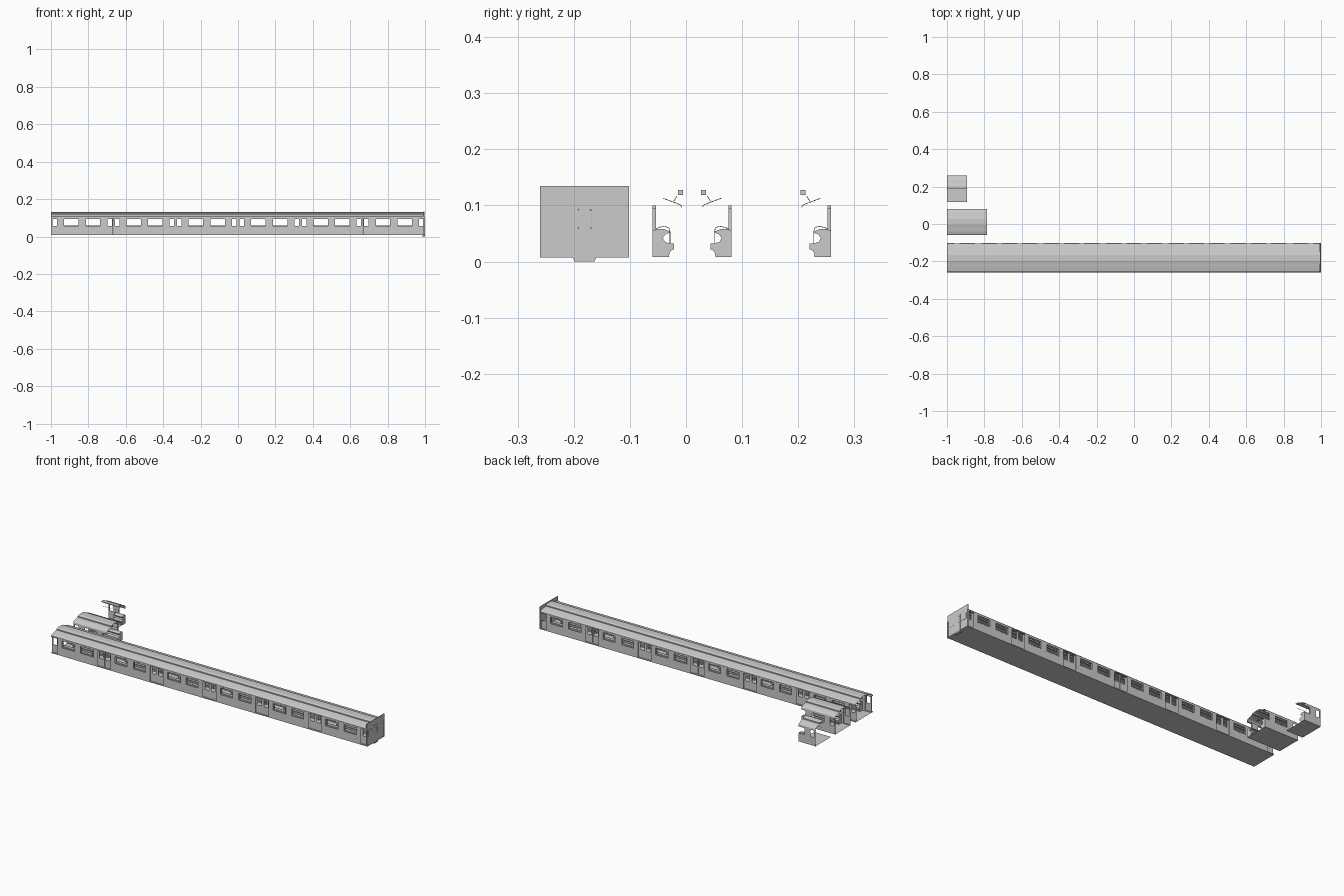
import bpy, bmesh, math

if "Cube" in bpy.data.objects:
    bpy.data.objects.remove(bpy.data.objects["Cube"])

P = 1 / 3            # door-to-door spacing
HALF = 0.0705        # inner module half width
SKIN = 0.078         # outer skin half width
DOORS = [-1 + k * P for k in range(7)]


def make(name, verts, faces):
    me = bpy.data.meshes.new(name)
    me.from_pydata(verts, [], faces)
    bm = bmesh.new()
    bm.from_mesh(me)
    bmesh.ops.recalc_face_normals(bm, faces=bm.faces)
    bm.to_mesh(me)
    bm.free()
    ob = bpy.data.objects.new(name, me)
    bpy.context.collection.objects.link(ob)
    return ob


def prism(name, prof, x0, x1, closed=True):
    """Extrude a y-z profile along x."""
    n = len(prof)
    verts = [(x, y, z) for x in (x0, x1) for y, z in prof]
    faces = [(i, (i + 1) % n, n + (i + 1) % n, n + i) for i in range(n if closed else n - 1)]
    if closed:
        faces += [tuple(range(n)), tuple(range(n, 2 * n))]
    return make(name, verts, faces)


def panel(name, x0, x1, z0, z1, y, t, holes=()):
    """Upright x-z sheet with rectangular openings, thickness t."""
    xs, zs = {x0, x1}, {z0, z1}
    for a, b, c, d in holes:
        xs |= {v for v in (a, b) if x0 < v < x1}
        zs |= {v for v in (c, d) if z0 < v < z1}
    xs, zs = sorted(xs), sorted(zs)
    m = len(zs)
    verts = [(x, y, z) for x in xs for z in zs]
    faces = []
    for i in range(len(xs) - 1):
        for j in range(m - 1):
            cx, cz = (xs[i] + xs[i + 1]) / 2, (zs[j] + zs[j + 1]) / 2
            if not any(a < cx < b and c < cz < d for a, b, c, d in holes):
                faces.append((i * m + j, (i + 1) * m + j, (i + 1) * m + j + 1, i * m + j + 1))
    ob = make(name, verts, faces)
    bm = bmesh.new()
    bm.from_mesh(ob.data)
    bmesh.ops.delete(bm, geom=[v for v in bm.verts if not v.link_faces], context='VERTS')
    bm.to_mesh(ob.data)
    bm.free()
    mod = ob.modifiers.new("thickness", 'SOLIDIFY')
    mod.thickness, mod.offset = t, 0
    return ob


def tube(name, paths, r=0.0007):
    cu = bpy.data.curves.new(name, 'CURVE')
    cu.dimensions, cu.bevel_depth, cu.bevel_resolution = '3D', r, 1
    for pts in paths:
        sp = cu.splines.new('POLY')
        sp.points.add(len(pts) - 1)
        for p, co in zip(sp.points, pts):
            p.co = (*co, 1)
    ob = bpy.data.objects.new(name, cu)
    bpy.context.collection.objects.link(ob)


def plate(name, x0, x1, y, z, w, h, r=0.004):
    """Rounded rectangle facing +x."""
    prof = []
    for q, (sy, sz) in enumerate(((1, 1), (-1, 1), (-1, -1), (1, -1))):
        for k in range(4):
            a = math.pi / 2 * (q + k / 3)
            prof.append((y + sy * (w / 2 - r) + r * math.cos(a), z + sz * (h / 2 - r) + r * math.sin(a)))
    return prism(name, prof, x0, x1)


WINDOWS = [(d + a, d + b, 0.056, 0.094) for d in DOORS[:-1] for a, b in ((0.07, 0.147), (P - 0.147, P - 0.07))]
DOOR_GAPS = [(d - 0.041, d + 0.041, 0.011, 0.099) for d in DOORS]
DOOR_GLASS = [(d + a, d + b, 0.056, 0.095) for d in DOORS for a, b in ((-0.032, -0.008), (0.008, 0.032))]
ROOF = [(0.0705, 0.1), (0.070, 0.106), (0.066, 0.111), (0.05, 0.117), (0.031, 0.121), (0.031, 0.127), (0.016, 0.131), (0, 0.131)]
SEAT = [(0.005, 0.008), (0.005, 0.058), (0.02, 0.058), (0.030, 0.054), (0.030, 0.051), (0.023, 0.049),
        (0.018, 0.042), (0.022, 0.035), (0.029, 0.033), (0.038, 0.032), (0.038, 0.022), (0.033, 0.020),
        (0.030, 0.015), (0.029, 0.008)]


def interior(tag, cy, x1, sides, roof=True):
    """One carriage section from x = -1 to x1."""
    make(tag + "_floor", [(-1, cy - HALF, .008), (x1, cy - HALF, .008), (x1, cy + HALF, .008), (-1, cy + HALF, .008)], [(0, 1, 2, 3)])
    for s in sides:
        at = lambda o: cy + s * o
        panel(tag + "_wall", -1, x1, 0.008, 0.1, at(HALF - 0.003), 0.006, WINDOWS + DOOR_GAPS)
        for d in DOORS:
            a, b = max(-1, d - 0.041), min(x1, d + 0.041)
            if b > a:
                for p, q in ((a, min(b, d - 0.0004)), (max(a, d + 0.0004), b)):
                    if q > p:
                        panel(tag + "_door_leaf", p, q, 0.009, 0.1, at(HALF - 0.001), 0.002, DOOR_GLASS)
        # roof half, light bar and hanging rail
        if roof:
            prism(tag + "_roof", [(at(o), z) for o, z in ROOF], -1, x1, False)
        prism(tag + "_light_bar", [(at(o), z) for o, z in ((.016, .119), (.025, .119), (.025, .128), (.016, .128))], -1, x1)
        tube(tag + "_ceiling_rail", [[(-1, at(.018), .098), (x1, at(.018), .098)]])
        hangers, arms = [], []
        for d in DOORS[:-1]:
            a, b = d + 0.055, min(x1, d + P - 0.055)
            if b <= a:
                continue
            prism(tag + "_seat", [(at(HALF - o), z) for o, z in SEAT], a, b)
            for x in (a + 0.002, d + P / 2, d + P - 0.057):
                if x < x1:
                    hangers += [[(x, at(.052), .113), (x, at(.028), .104), (x, at(.021), .101), (x, at(.018), .097)],
                                [(x, at(.027), .117), (x, at(.033), .107)]]
            for x in (a, d + P - 0.055):
                if x < x1:
                    arms.append([(x, at(HALF - o), z) for o, z in
                                 ((.005, .058), (.012, .061), (.022, .063), (.029, .06), (.031, .053), (.031, .033))])
        tube(tag + "_rail_hangers", hangers)
        tube(tag + "_arm_rails", arms)


# full carriage and the two shorter cutaway sections
CY = -0.181
interior("carriage", CY, 0.995, (-1, 1), roof=False)
interior("section", 0.011, -0.787, (-1, 1))
interior("half_section", 0.188, -0.893, (1,))

# carriage outer skin
OUTER = [(SKIN, 0.1), (0.077, 0.106), (0.071, 0.112)] + ROOF[3:]
prism("outer_roof", [(CY - o, z) for o, z in OUTER] + [(CY + o, z) for o, z in OUTER[-2::-1]], -1, 0.995, False)
make("underside", [(-1, CY - SKIN, .007), (1, CY - SKIN, .007), (1, CY + SKIN, .007), (-1, CY + SKIN, .007)], [(0, 1, 2, 3)])
for s in (-1, 1):
    panel("outer_side", -1, 0.998, 0.007, 0.103, CY + s * (SKIN - 0.001), 0.002, WINDOWS + DOOR_GAPS)
    for a, b, c, d in WINDOWS:
        panel("window_frame", a - 0.003, b + 0.003, c - 0.003, d + 0.003, CY + s * SKIN, 0.0015, [(a, b, c, d)])
    for d in DOORS:
        a, b = max(-1, d - 0.041), min(0.998, d + 0.041)
        y0, y1 = CY + s * (HALF - 0.001), CY + s * SKIN
        prism("door_sill", [(y0, .008), (y1, .008), (y1, .011), (y0, .011)], a, b)
        prism("door_gutter", [(CY + s * SKIN, .101), (CY + s * (SKIN + .001), .101), (CY + s * (SKIN + .001), .104), (CY + s * SKIN, .104)], a, b)

# end wall with windows, door, threshold and handles
prism("end_wall", [(CY - .0795, .007), (CY + .0795, .007), (CY + .0795, .135), (CY - .0795, .135)], 0.993, 0.997)
plate("end_door", 0.996, 0.999, CY, 0.053, 0.042, 0.100)
plate("end_threshold", 0.985, 1.0, CY, 0.003, 0.038, 0.006, 0.002)
for s in (-1, 1):
    plate("end_window", 0.996, 0.998, CY + s * 0.0455, 0.0755, 0.043, 0.034)
    prism("end_corner_post", [(CY + s * .0715, .007), (CY + s * .079, .007), (CY + s * .079, .1), (CY + s * .0715, .1)], 0.99, 0.999)
    tube("end_handle", [[(.9992, CY + s * .010, .094), (.9992, CY + s * .012, .09), (.9992, CY + s * .012, .062), (.9992, CY + s * .010, .058)]])
